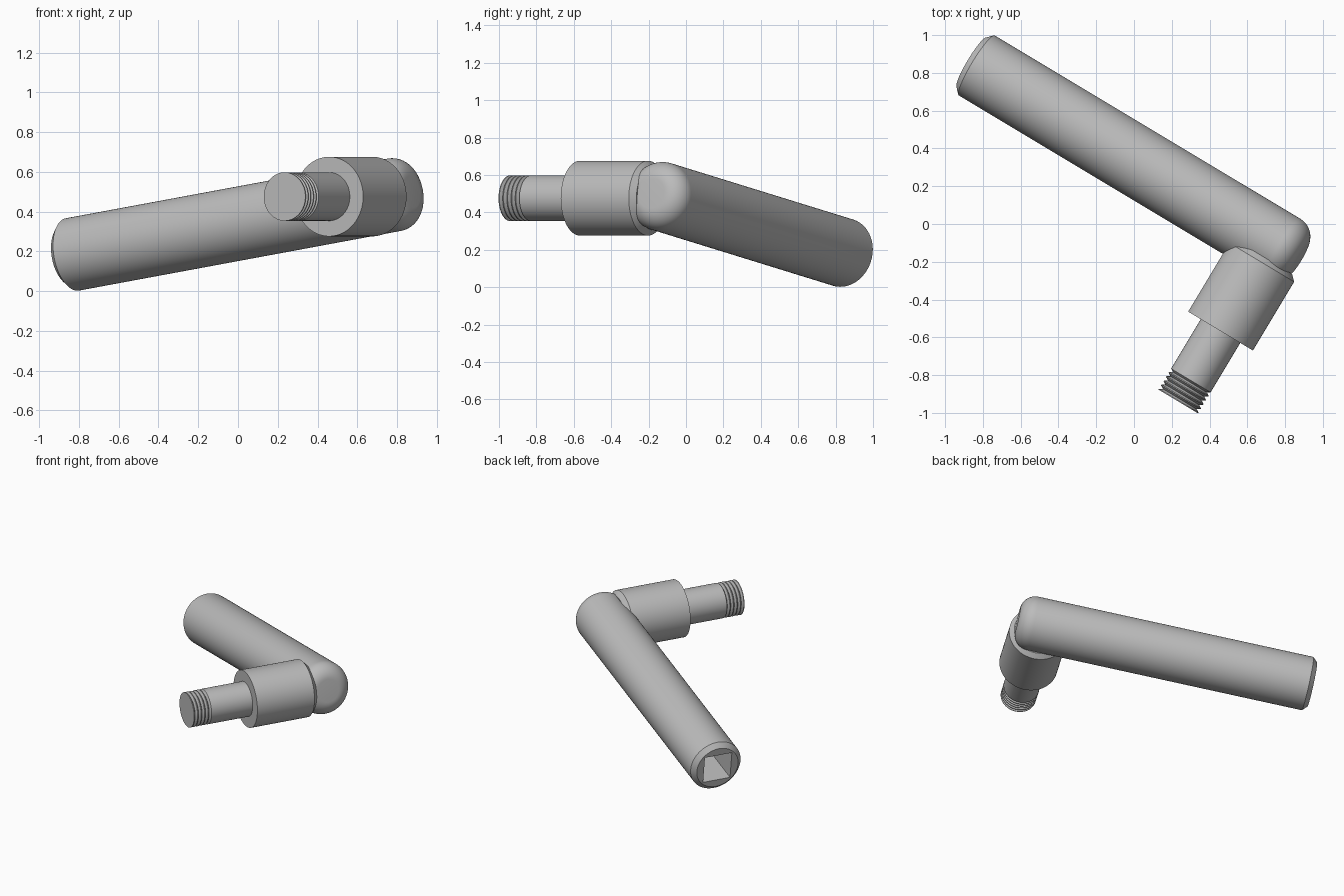
import bpy, bmesh, math
from mathutils import Matrix, Vector

cube = bpy.data.objects.get("Cube")
if cube:
    bpy.data.objects.remove(cube, do_unlink=True)

grey = bpy.data.materials.new("plain grey")
grey.use_nodes = True
colour = (0.5, 0.5, 0.5, 1)
grey.diffuse_color = colour
grey.node_tree.nodes["Principled BSDF"].inputs["Base Color"].default_value = colour


def frame(origin, x_axis, z_axis):
    """Placement whose local z runs along the part."""
    z = z_axis.normalized()
    x = x_axis.normalized()
    m = Matrix((x, z.cross(x), z)).transposed().to_4x4()
    m.translation = origin
    return m


def add_object(name, bm, matrix):
    bmesh.ops.recalc_face_normals(bm, faces=bm.faces[:])
    bm.transform(matrix)
    mesh = bpy.data.meshes.new(name)
    bm.to_mesh(mesh)
    bm.free()
    mesh.materials.append(grey)
    obj = bpy.data.objects.new(name, mesh)
    bpy.context.collection.objects.link(obj)
    return obj


def activate(obj):
    bpy.ops.object.select_all(action='DESELECT')
    obj.select_set(True)
    bpy.context.view_layer.objects.active = obj


def lathe(name, profile, matrix, steps=96):
    """Spin (radius, height) points around local z and close both ends."""
    bm = bmesh.new()
    verts = [bm.verts.new((r, 0, h)) for r, h in profile]
    edges = [bm.edges.new(pair) for pair in zip(verts, verts[1:])]
    bmesh.ops.spin(bm, geom=verts + edges, cent=(0, 0, 0), axis=(0, 0, 1),
                   angle=math.tau, steps=steps)
    bmesh.ops.remove_doubles(bm, verts=bm.verts[:], dist=1e-5)
    rims = [e for e in bm.edges if e.is_boundary]
    bmesh.ops.holes_fill(bm, edges=rims, sides=0)
    return add_object(name, bm, matrix)


def smooth(obj):
    activate(obj)
    bpy.ops.object.shade_smooth_by_angle(angle=math.radians(30))


# Shared joint point and the two perpendicular directions
joint = Vector((0.737, -0.102, 0.476))
bar_dir = Vector((0.847, -0.508, 0.157)).normalized()
pin_dir = Vector((0.5145, 0.8575, 0)).normalized()
bar_frame = frame(joint, pin_dir, bar_dir)
pin_frame = frame(joint, Vector((0, 0, 1)), pin_dir)

# Long round bar: chamfered socket end, generously rounded joint end
bar_r, fillet, fillet_start = 0.185, 0.105, 0.058
profile = [(0.153, -1.885), (bar_r, -1.853)]
for i in range(13):
    a = math.radians(i * 7.5)
    profile.append((bar_r - fillet + fillet * math.cos(a),
                    fillet_start + fillet * math.sin(a)))
bar = lathe("handle_bar", profile, bar_frame)

# Square socket cut into the far end
bm = bmesh.new()
bmesh.ops.create_cube(bm, size=1)
bmesh.ops.scale(bm, vec=(0.2, 0.2, 1), verts=bm.verts[:])
bmesh.ops.translate(bm, vec=(0, 0, -1.9), verts=bm.verts[:])
cutter = add_object("socket_cutter", bm, bar_frame)
cutter.hide_render = True
cut = bar.modifiers.new("socket", 'BOOLEAN')
cut.operation = 'DIFFERENCE'
cut.solver = 'EXACT'
cut.object = cutter
activate(bar)
bpy.ops.object.modifier_apply(modifier=cut.name)
bpy.data.objects.remove(cutter, do_unlink=True)
smooth(bar)

# Thick collar that runs into the bar
collar = lathe("collar", [(0.2, -0.542), (0.2, -0.118), (0.17, -0.088)], pin_frame)
smooth(collar)

# Pin with a ridged thread at its tip
pin_r, root_r, tip, pitch, ridges = 0.122, 0.104, -0.977, 0.026, 5
profile = [(pin_r, tip)]
for i in range(ridges):
    h = tip + i * pitch
    profile += [(pin_r, h + 0.005), (root_r, h + pitch * 0.6), (pin_r, h + pitch)]
profile.append((pin_r, -0.5))
pin = lathe("threaded_pin", profile, pin_frame)
smooth(pin)
